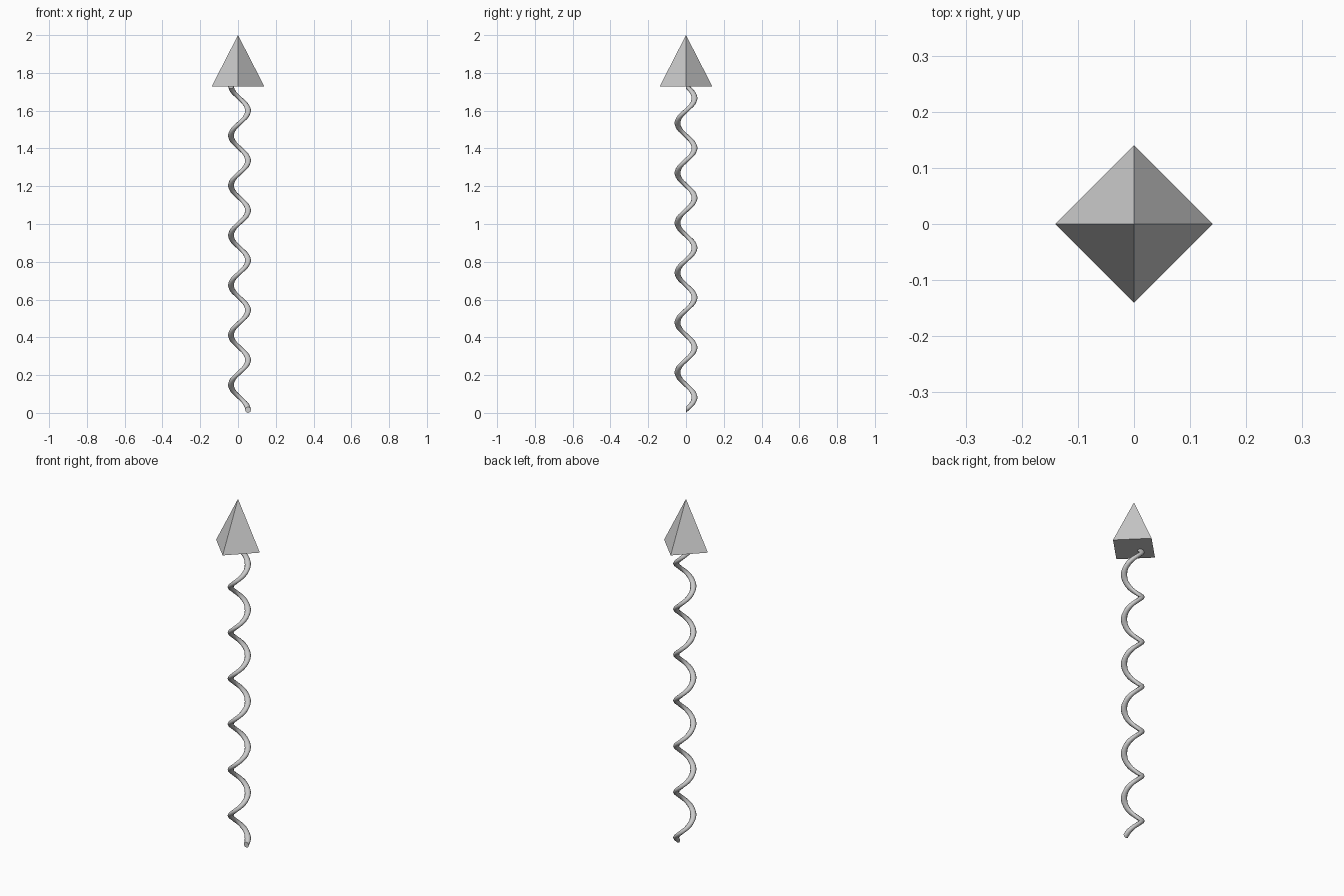
import bpy, bmesh, math

if "Cube" in bpy.data.objects:
    bpy.data.objects.remove(bpy.data.objects["Cube"])

TURNS, PITCH, STEPS = 6.5, 0.264, 24      # coil
AXIS_X, COIL_R = 0.008, 0.045
WIRE_R, SIDES = 0.016, 8
TAU = 2 * math.pi


def add_object(name, bm):
    bmesh.ops.recalc_face_normals(bm, faces=bm.faces[:])
    mesh = bpy.data.meshes.new(name)
    bm.to_mesh(mesh)
    bm.free()
    obj = bpy.data.objects.new(name, mesh)
    bpy.context.collection.objects.link(obj)
    return obj


# Corkscrew shaft: an upright circle screwed around a vertical axis
bm = bmesh.new()
rings = []
for i in range(int(TURNS * STEPS) + 1):
    turn = i / STEPS
    a = turn * TAU
    ring = []
    for k in range(SIDES):
        b = k / SIDES * TAU
        r = COIL_R + WIRE_R * math.cos(b)
        z = WIRE_R + turn * PITCH + WIRE_R * math.sin(b)
        ring.append(bm.verts.new((AXIS_X + r * math.cos(a), r * math.sin(a), z)))
    rings.append(ring)
for lo, hi in zip(rings, rings[1:]):
    for k in range(SIDES):
        n = (k + 1) % SIDES
        bm.faces.new((lo[k], lo[n], hi[n], hi[k]))
bm.faces.new(rings[0])
bm.faces.new(rings[-1])
shaft = add_object("spiral_shaft", bm)
for p in shaft.data.polygons:
    p.use_smooth = len(p.vertices) == 4

# Four-sided pyramid tip, corners on the x and y axes
bm = bmesh.new()
base_z, top_z, half = 1.727, 2.0, 0.14
base = [bm.verts.new((half * math.cos(k * TAU / 4), half * math.sin(k * TAU / 4), base_z))
        for k in range(4)]
apex = bm.verts.new((0, 0, top_z))
bm.faces.new(base)
for k in range(4):
    bm.faces.new((base[k], base[(k + 1) % 4], apex))
add_object("pyramid_tip", bm)
